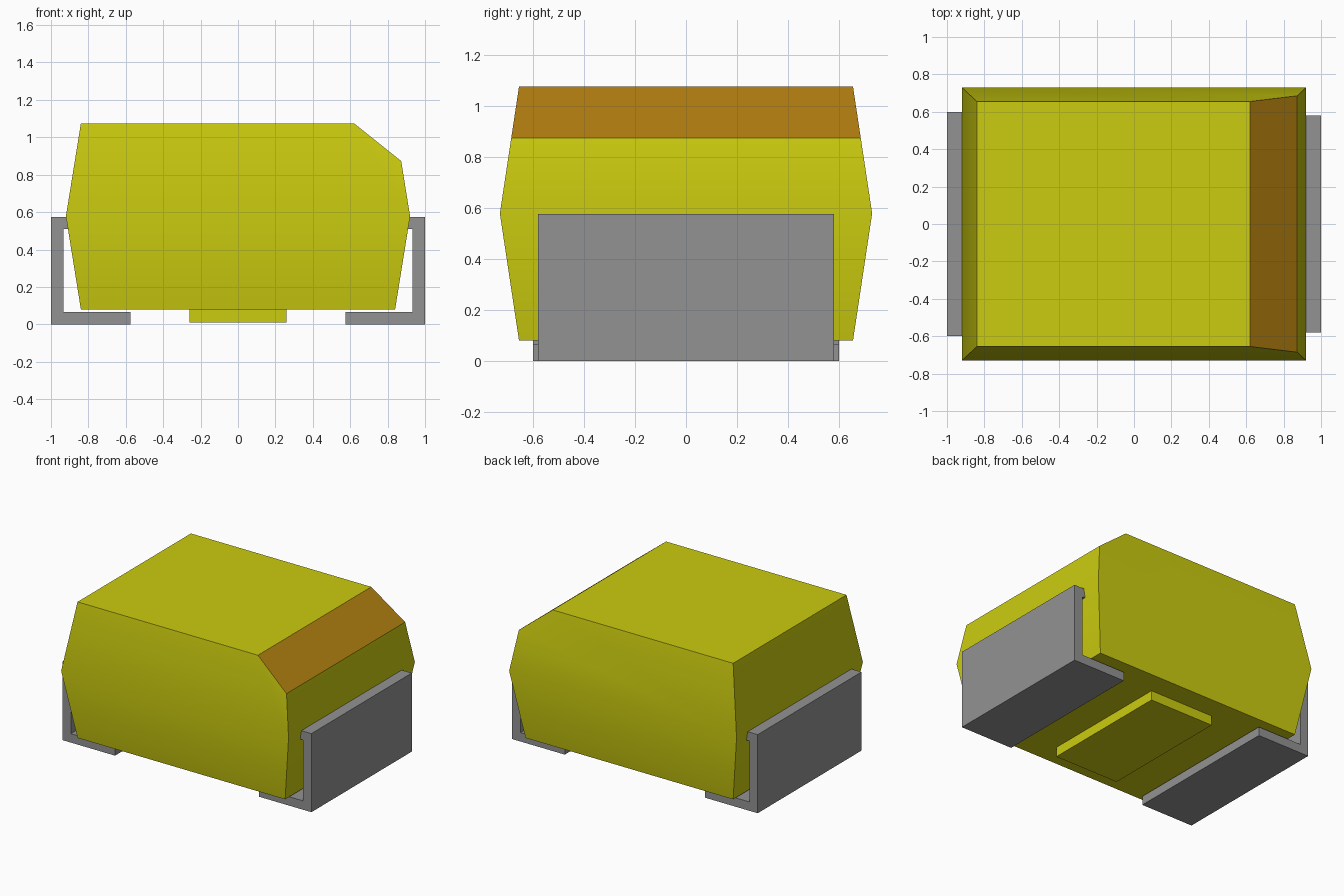
import bpy
import bmesh
from mathutils import Vector

cube = bpy.data.objects.get("Cube")
if cube:
    bpy.data.objects.remove(cube, do_unlink=True)


def material(name, r, g, b):
    m = bpy.data.materials.new(name)
    m.use_nodes = True
    m.diffuse_color = (r, g, b, 1)
    bsdf = next(n for n in m.node_tree.nodes if n.type == 'BSDF_PRINCIPLED')
    bsdf.inputs["Base Color"].default_value = (r, g, b, 1)
    return m


YELLOW = material("yellow resin", 0.60, 0.60, 0.005)
ORANGE = material("orange marking", 0.45, 0.215, 0.005)
GREY = material("grey metal", 0.29, 0.29, 0.29)


def finish(name, bm, *mats):
    bmesh.ops.recalc_face_normals(bm, faces=bm.faces)
    me = bpy.data.meshes.new(name)
    bm.to_mesh(me)
    bm.free()
    for m in mats:
        me.materials.append(m)
    ob = bpy.data.objects.new(name, me)
    bpy.context.collection.objects.link(ob)
    return ob


# Moulded body: three stacked rectangles, widest at the middle
bm = bmesh.new()
rings = []
for z, x, y in ((0.08, 0.84, 0.655), (0.578, 0.92, 0.73), (1.075, 0.84, 0.655)):
    rings.append([bm.verts.new((sx * x, sy * y, z))
                  for sx, sy in ((-1, -1), (1, -1), (1, 1), (-1, 1))])
for low, high in zip(rings, rings[1:]):
    for i in range(4):
        j = (i + 1) % 4
        bm.faces.new((low[i], low[j], high[j], high[i]))
bm.faces.new(rings[0])
bm.faces.new(rings[-1])

# Sloped, coloured marking edge along the top
slope = Vector((0.20, 0, 0.25)).normalized()
cut = bmesh.ops.bisect_plane(bm, geom=bm.verts[:] + bm.edges[:] + bm.faces[:],
                             plane_co=(0.62, 0, 1.075), plane_no=slope,
                             clear_outer=True)
edges = [e for e in cut["geom_cut"] if isinstance(e, bmesh.types.BMEdge)]
bmesh.ops.holes_fill(bm, edges=edges)
bmesh.ops.recalc_face_normals(bm, faces=bm.faces)
for f in bm.faces:
    f.material_index = int(f.normal.dot(slope) > 0.99)
body = finish("body", bm, YELLOW, ORANGE)
bpy.context.view_layer.objects.active = body
body.select_set(True)
bpy.ops.object.shade_smooth_by_angle(angle=0.5)
body.select_set(False)

# Shallow standoff pad beneath the body
bm = bmesh.new()
bmesh.ops.create_cube(bm, size=1)
bmesh.ops.scale(bm, vec=(0.52, 0.98, 0.08), verts=bm.verts)
bmesh.ops.translate(bm, vec=(0, 0, 0.05), verts=bm.verts)
finish("standoff_pad", bm, YELLOW)

# Folded metal terminals: foot, outer wall and short tab into the body
PROFILE = ((0.575, 0), (1, 0), (1, 0.575), (0.89, 0.575),
           (0.89, 0.51), (0.933, 0.51), (0.933, 0.065), (0.575, 0.065))


def terminal(name, side, half_width):
    bm = bmesh.new()
    face = bm.faces.new([bm.verts.new((side * x, -half_width, z))
                         for x, z in PROFILE])
    ext = bmesh.ops.extrude_face_region(bm, geom=[face])
    bmesh.ops.translate(bm, vec=(0, 2 * half_width, 0),
                        verts=[v for v in ext["geom"]
                               if isinstance(v, bmesh.types.BMVert)])
    # Extruding an isolated face can drop the starting cap
    bmesh.ops.holes_fill(bm, edges=[e for e in bm.edges if e.is_boundary])
    finish(name, bm, GREY)


terminal("left_terminal", 1, 0.58)
terminal("right_terminal", -1, 0.60)
